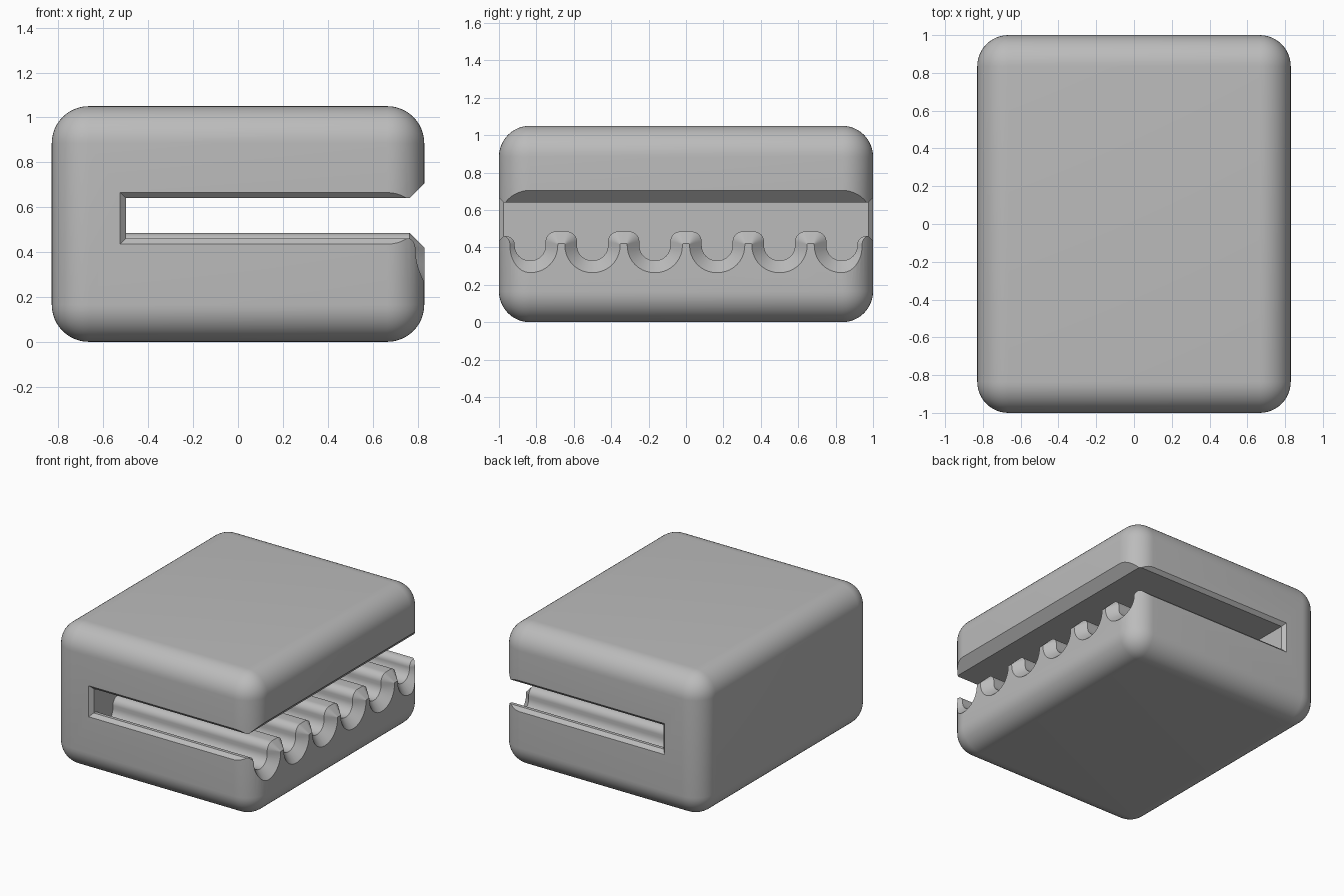
import bpy, bmesh, math

cube = bpy.data.objects.get("Cube")
if cube:
    bpy.data.objects.remove(cube, do_unlink=True)

LX, LY, H, R = 0.83, 1.0, 1.05, 0.165
PITCH, TOOTH_W, TOOTH_R = 1 / 3, 0.084, 0.055
PEAK, END_PEAK, VALLEY, CEILING = 0.485, 0.46, 0.33, 0.64
BACK, MOUTH, LIP = -0.5, 0.765, 0.025
FLARE = LX - MOUTH

grey = bpy.data.materials.new("plain grey")
grey.use_nodes = True
colour = (0.5, 0.5, 0.5, 1)
grey.diffuse_color = colour
grey.node_tree.nodes["Principled BSDF"].inputs["Base Color"].default_value = colour


def new_object(name, bm):
    """Mesh object with all faces turned outward."""
    bm.normal_update()
    if bm.calc_volume(signed=True) < 0:
        bmesh.ops.reverse_faces(bm, faces=bm.faces)
    mesh = bpy.data.meshes.new(name)
    bm.to_mesh(mesh)
    bm.free()
    ob = bpy.data.objects.new(name, mesh)
    bpy.context.collection.objects.link(ob)
    mesh.materials.append(grey)
    return ob


def loft(name, sections):
    """Solid through matching closed rings of points."""
    bm = bmesh.new()
    rings = [[bm.verts.new(p) for p in s] for s in sections]
    n = len(rings[0])
    for a, b in zip(rings, rings[1:]):
        for i in range(n):
            j = (i + 1) % n
            bm.faces.new((a[i], a[j], b[j], b[i]))
    bm.faces.new(rings[0][::-1])
    bm.faces.new(rings[-1])
    return new_object(name, bm)


def arc(y, z, r, start, end, steps=10):
    angles = [math.radians(start + (end - start) * i / steps) for i in range(steps + 1)]
    return [(y + r * math.cos(a), z + r * math.sin(a)) for a in angles]


def slot_section(x, d):
    """Ribbed slot outline at x, widened all round by d."""
    w = TOOTH_W - d
    rv = PITCH / 2 - TOOTH_W + d - 0.003
    spring = VALLEY - d + rv
    end_top = max(END_PEAK - d, spring + 0.01)
    pts = [(-1.2, CEILING + d), (-1.2, end_top)]
    for k in range(-3, 4):
        y = k * PITCH
        top = end_top if abs(k) == 3 else PEAK - d
        rt = min(max(TOOTH_R - d, 0.004), top - spring - 0.004)
        if k > -3:
            pts += arc(y - w - rv, spring, rv, 270, 360)
            pts += arc(y - w + rt, top - rt, rt, 180, 90)
        if k < 3:
            pts += arc(y + w - rt, top - rt, rt, 90, 0)
            pts += arc(y + w + rv, spring, rv, 180, 270)
    pts += [(1.2, end_top), (1.2, CEILING + d)]
    return [(x, y, z) for y, z in pts]


def lip_section(y, d):
    x0, z0, z1 = BACK - d, END_PEAK - d, CEILING + d
    return [(x0, y, z0), (1, y, z0), (1, y, z1), (x0, y, z1)]


# Rounded block
bm = bmesh.new()
bmesh.ops.create_cube(bm, size=1)
for v in bm.verts:
    v.co = (v.co.x * 2 * LX, v.co.y * 2 * LY, (v.co.z + 0.5) * H)
bmesh.ops.bevel(bm, geom=list(bm.edges), offset=R, segments=12, profile=0.5,
                affect='EDGES', clamp_overlap=False)
block = new_object("slotted_block", bm)

# Ribbed slot with a flared mouth, and chamfered lips at front and back
cutters = [loft("slot_cutter", [slot_section(BACK, 0), slot_section(MOUTH, 0),
                                slot_section(LX, FLARE), slot_section(1, FLARE)])]
for side in (-1, 1):
    cutters.append(loft("lip_cutter", [lip_section(side * (LY - LIP), 0),
                                       lip_section(side * (LY + LIP), 2 * LIP)]))
for c in cutters:
    c.hide_render = True
    mod = block.modifiers.new(c.name, 'BOOLEAN')
    mod.operation = 'DIFFERENCE'
    mod.solver = 'EXACT'
    mod.object = c

# Bake the cuts, then smooth the rounded areas
deps = bpy.context.evaluated_depsgraph_get()
baked = bpy.data.meshes.new_from_object(block.evaluated_get(deps))
block.modifiers.clear()
block.data = baked
for c in cutters:
    bpy.data.objects.remove(c, do_unlink=True)
bpy.ops.object.select_all(action='DESELECT')
block.select_set(True)
bpy.context.view_layer.objects.active = block
bpy.ops.object.shade_smooth_by_angle(angle=math.radians(30))
